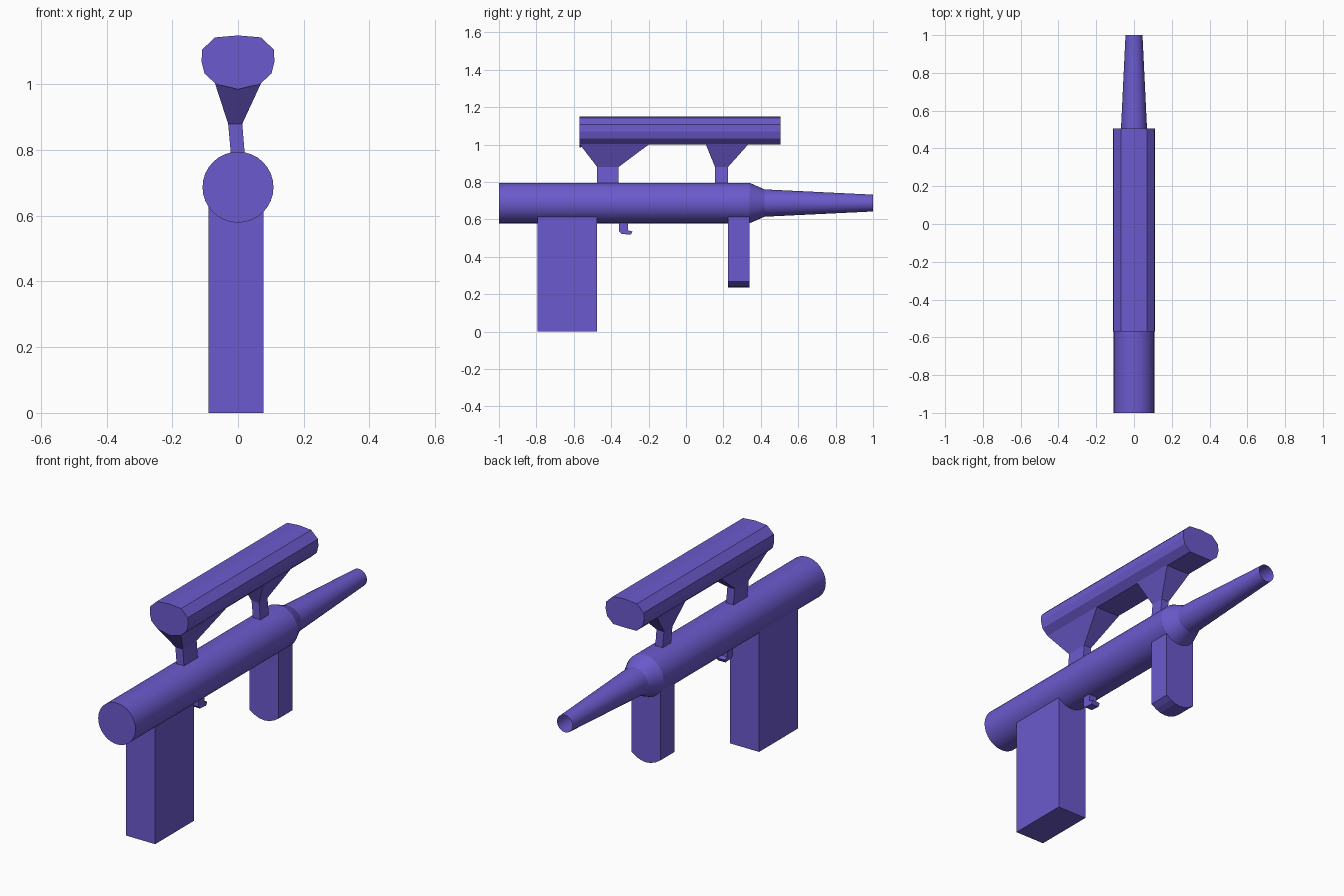
import bpy, bmesh, math

if "Cube" in bpy.data.objects:
    bpy.data.objects.remove(bpy.data.objects["Cube"])

mat = bpy.data.materials.new("violet")
mat.diffuse_color = (0.147, 0.102, 0.61, 1)
mat.use_nodes = True
mat.node_tree.nodes["Principled BSDF"].inputs["Base Color"].default_value = mat.diffuse_color


def loft(name, rings, caps=(True, True), smooth=False):
    """Skin a list of equal-length point rings and cap the chosen ends."""
    bm = bmesh.new()
    vr = [[bm.verts.new(p) for p in ring] for ring in rings]
    n = len(rings[0])
    for a, b in zip(vr, vr[1:]):
        for i in range(n):
            j = (i + 1) % n
            bm.faces.new((a[i], a[j], b[j], b[i]))
    if caps[0]:
        bm.faces.new(vr[0][::-1])
    if caps[1]:
        bm.faces.new(vr[-1])
    bmesh.ops.recalc_face_normals(bm, faces=bm.faces)
    me = bpy.data.meshes.new(name)
    bm.to_mesh(me)
    bm.free()
    me.materials.append(mat)
    ob = bpy.data.objects.new(name, me)
    bpy.context.collection.objects.link(ob)
    if smooth:
        bpy.ops.object.select_all(action='DESELECT')
        ob.select_set(True)
        bpy.context.view_layer.objects.active = ob
        bpy.ops.object.shade_smooth_by_angle(angle=math.radians(20))
    return ob


def circle(y, r, z=0.687, n=32):
    return [(r * math.cos(2 * math.pi * i / n), y, z + r * math.sin(2 * math.pi * i / n))
            for i in range(n)]


def rect(x0, x1, y0, y1, z):
    return [(x0, y0, z), (x1, y0, z), (x1, y1, z), (x0, y1, z)]


# Main tube stepping down to a tapered, open-ended barrel
loft("body_and_barrel",
     [circle(-1, 0.108), circle(0.34, 0.108), circle(0.42, 0.073), circle(1, 0.045)],
     caps=(True, False), smooth=True)

# Rear grip
loft("rear_grip", [rect(-0.09, 0.078, -0.795, -0.475, z) for z in (0, 0.66)])

# Front grip with a rounded lower end
cx, hw, steps = -0.006, 0.084, 6
profile = [(cx + hw, 0.66), (cx - hw, 0.66)]
for i in range(steps + 1):
    t = -1 + 2 * i / steps
    profile.append((cx + hw * t, 0.235 + 0.032 * t * t))
loft("front_grip", [[(x, y, z) for x, z in profile] for y in (0.225, 0.34)])

# Hooked trigger
hook = [(-0.357, 0.61), (-0.357, 0.535), (-0.345, 0.522), (-0.295, 0.518),
        (-0.285, 0.535), (-0.31, 0.541), (-0.31, 0.61)]
loft("trigger", [[(x, y, z) for y, z in hook] for x in (-0.022, 0.022)])

# Sight tube, faceted, with a slightly lower front lip
half = [(0.07, 1.143), (0.109, 1.106), (0.111, 1.07), (0.102, 1.033), (0.067, 1.001)]


def sight_ring(y, low):
    pts = [(0, 1.149)] + half + [(0, low)] + [(-x, z) for x, z in reversed(half)]
    return [(x, y, z) for x, z in pts]


loft("sight", [sight_ring(-0.57, 0.985), sight_ring(-0.2, 1.0), sight_ring(0.505, 1.0)])

# Two flared mounts joining the sight to the body
for name, (t0, t1), (s0, s1) in (("front_mount", (-0.57, -0.195), (-0.475, -0.36)),
                                 ("rear_mount", (0.105, 0.335), (0.155, 0.225))):
    loft(name, [rect(-0.02, 0.022, s0, s1, 0.77),
                rect(-0.03, 0.013, s0, s1, 0.88),
                rect(-0.07, 0.07, t0, t1, 1.003)])
